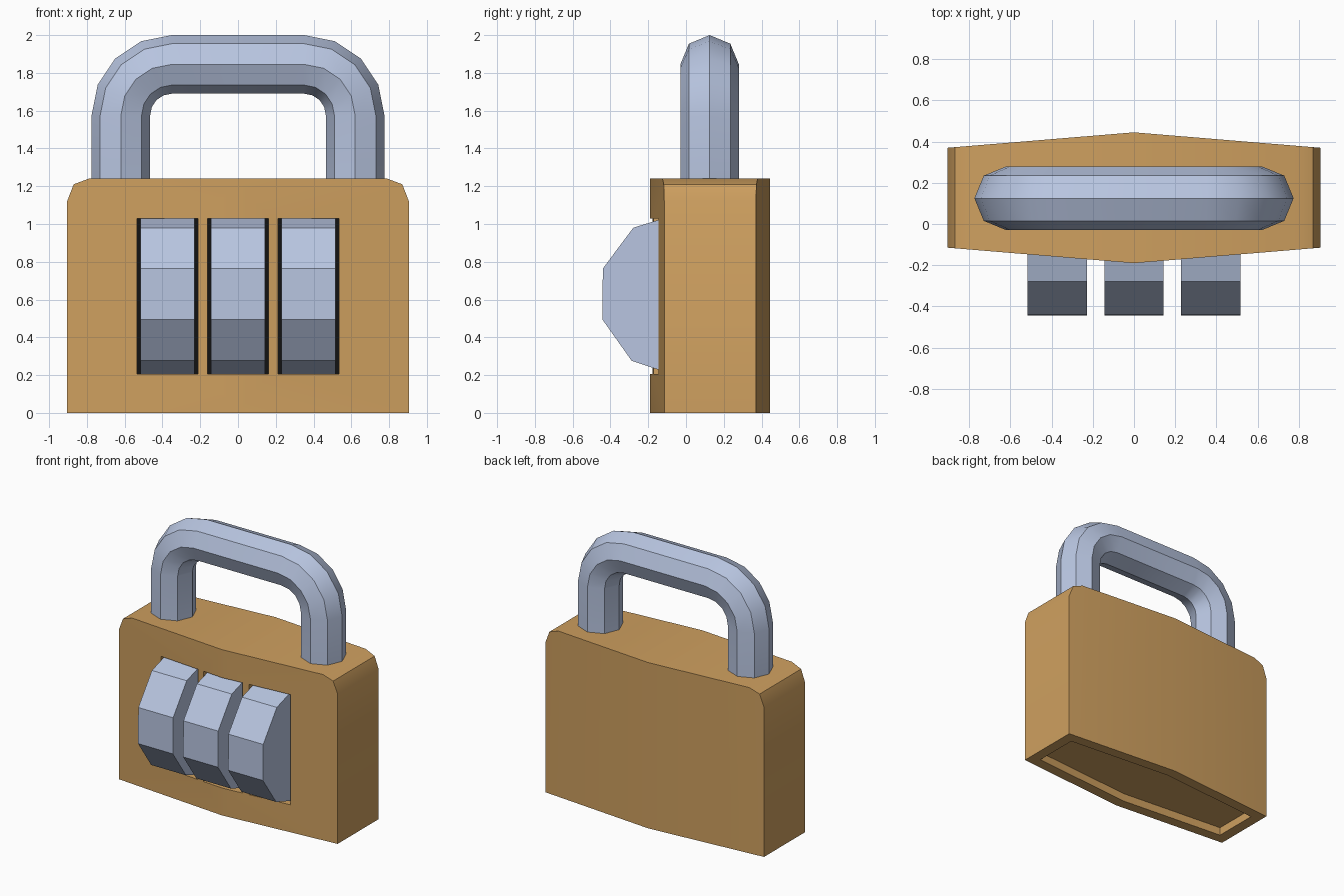
import bpy, bmesh, math
from mathutils import Vector

cube = bpy.data.objects.get("Cube")
if cube:
    bpy.data.objects.remove(cube, do_unlink=True)


def material(name, rgb):
    m = bpy.data.materials.new(name)
    m.use_nodes = True
    m.diffuse_color = (*rgb, 1)
    m.node_tree.nodes["Principled BSDF"].inputs["Base Color"].default_value = (*rgb, 1)
    return m


brass = material("brass", (0.62, 0.35, 0.115))
steel = material("steel", (0.48, 0.56, 0.75))
black = material("black", (0.006, 0.006, 0.006))


def loft(name, rings, mat):
    """Skin a row of closed rings and cap both ends."""
    bm = bmesh.new()
    vs = [[bm.verts.new(p) for p in ring] for ring in rings]
    n = len(vs[0])
    for a, b in zip(vs, vs[1:]):
        for i in range(n):
            j = (i + 1) % n
            bm.faces.new((a[i], a[j], b[j], b[i]))
    bm.faces.new(vs[0])
    bm.faces.new(vs[-1])
    bmesh.ops.recalc_face_normals(bm, faces=bm.faces)
    mesh = bpy.data.meshes.new(name)
    bm.to_mesh(mesh)
    bm.free()
    mesh.materials.append(mat)
    ob = bpy.data.objects.new(name, mesh)
    bpy.context.collection.objects.link(ob)
    return ob


def box(name, x0, x1, y0, y1, z0, z1, mat):
    return loft(name, [[(x0, y0, z), (x1, y0, z), (x1, y1, z), (x0, y1, z)]
                       for z in (z0, z1)], mat)


def select(ob):
    bpy.ops.object.select_all(action="DESELECT")
    ob.select_set(True)
    bpy.context.view_layer.objects.active = ob


def smooth(ob):
    select(ob)
    bpy.ops.object.shade_smooth_by_angle(angle=math.radians(30))


def cut(ob, cutter):
    cutter.hide_render = True
    mod = ob.modifiers.new("cut", "BOOLEAN")
    mod.operation = "DIFFERENCE"
    mod.solver = "EXACT"
    mod.object = cutter
    select(ob)
    bpy.ops.object.modifier_apply(modifier=mod.name)
    bpy.data.objects.remove(cutter, do_unlink=True)


# Body: two mirrored halves of the outline, bowed towards the middle
W, H = 0.905, 1.24
half = [(0, 0), (W, 0), (W, 1.12), (0.87, 1.21), (0.79, H), (0, H)]
bm = bmesh.new()
for s in (1, -1):
    front = [bm.verts.new((s * x, -0.19 + 0.075 * x / W, z)) for x, z in half]
    back = [bm.verts.new((s * x, 0.445 - 0.075 * x / W, z)) for x, z in half]
    bm.faces.new(front)
    bm.faces.new(back)
    for i in range(len(half) - 1):
        bm.faces.new((front[i], front[i + 1], back[i + 1], back[i]))
bmesh.ops.remove_doubles(bm, verts=bm.verts, dist=1e-5)
bmesh.ops.recalc_face_normals(bm, faces=bm.faces)
mesh = bpy.data.meshes.new("body")
bm.to_mesh(mesh)
bm.free()
mesh.materials.append(brass)
body = bpy.data.objects.new("body", mesh)
bpy.context.collection.objects.link(body)

# Shallow recess under the body
base = [(-0.825, -0.042), (0, -0.11), (0.825, -0.042),
        (0.825, 0.297), (0, 0.365), (-0.825, 0.297)]
cut(body, loft("base_cutter", [[(x, y, z) for x, y in base] for z in (-0.1, 0.06)], brass))

# Dial wheels, each in its own slot with a dark floor
dials = {"right": -0.373, "middle": 0.0, "left": 0.373}
for side, x in dials.items():
    cut(body, box("slot_cutter", x - 0.162, x + 0.162, -0.4, -0.05, 0.205, 1.03, brass))
    box(side + "_slot_floor", x - 0.162, x + 0.162, -0.057, -0.049, 0.205, 1.03, black)
    ring = []
    for i in range(10):
        a = math.radians(18.7 + 36 * i)
        ring.append((-0.028 - 0.435 * math.cos(a), 0.625 + 0.435 * math.sin(a)))
    loft(side + "_dial", [[(x + dx, y, z) for y, z in ring] for dx in (-0.144, 0.144)], steel)
smooth(body)

# Shackle: octagonal bar swept up, round two bends and down
path = [(0.62, 1.2, 0)]
for i in range(5):
    a = math.radians(22.5 * i)
    path.append((0.35 + 0.27 * math.cos(a), 1.575 + 0.27 * math.sin(a), a))
path += [(-x, z, math.pi - a) for x, z, a in reversed(path)]
rings = []
for x, z, a in path:
    out = Vector((math.cos(a), 0, math.sin(a)))
    ring = []
    for k in range(8):
        t = math.pi / 4 * k
        ring.append(Vector((x, 0.125, z)) + 0.155 * (out * math.cos(t) + Vector((0, math.sin(t), 0))))
    rings.append(ring)
smooth(loft("shackle", rings, steel))
